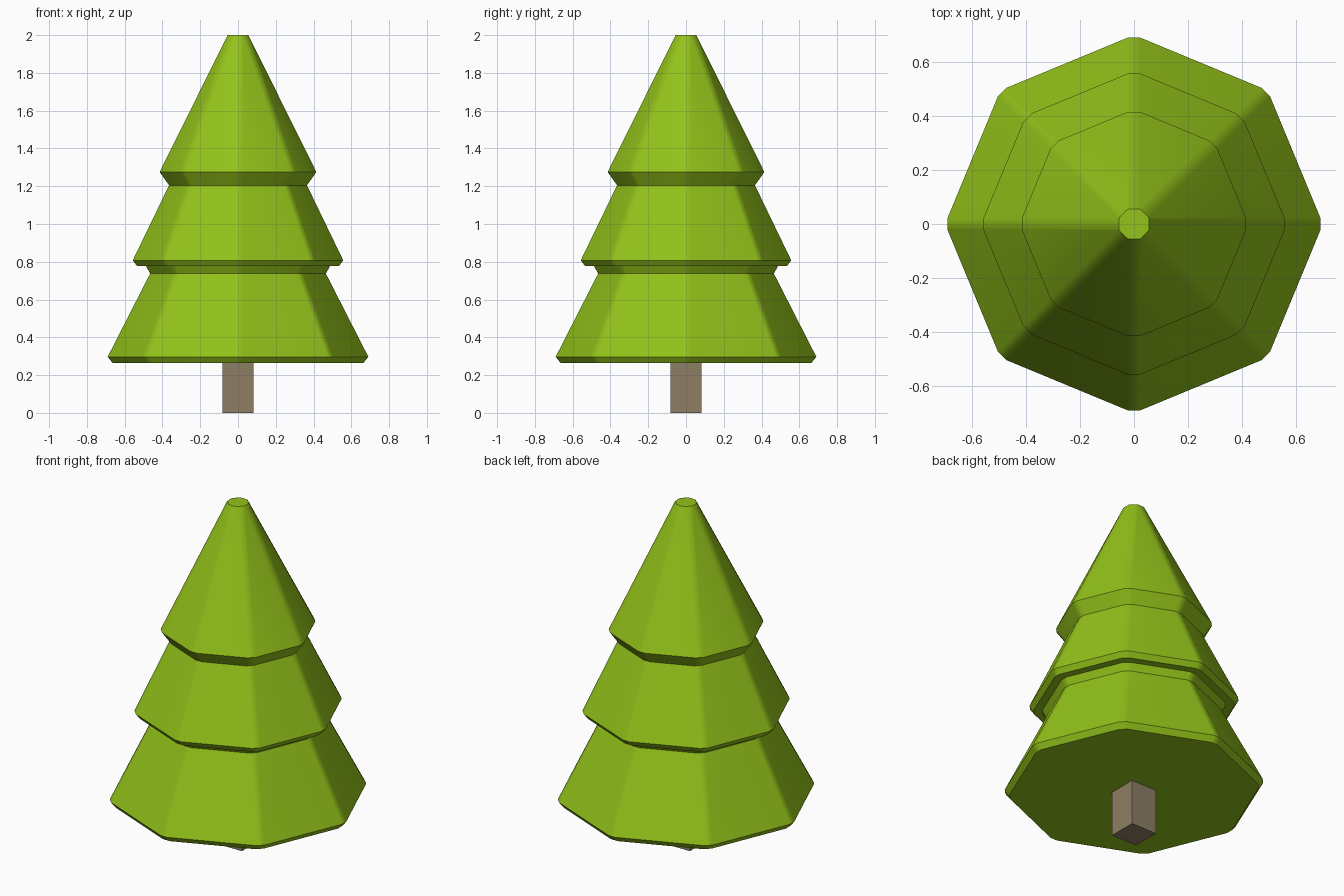
import bpy, bmesh, math

if "Cube" in bpy.data.objects:
    bpy.data.objects.remove(bpy.data.objects["Cube"])


def finish(name, bm, colour):
    bmesh.ops.recalc_face_normals(bm, faces=bm.faces)
    mesh = bpy.data.meshes.new(name)
    bm.to_mesh(mesh)
    bm.free()
    obj = bpy.data.objects.new(name, mesh)
    bpy.context.collection.objects.link(obj)
    mat = bpy.data.materials.new(name + "_colour")
    mat.diffuse_color = (*colour, 1)
    mat.use_nodes = True
    mat.node_tree.nodes["Principled BSDF"].inputs["Base Color"].default_value = mat.diffuse_color
    mesh.materials.append(mat)
    return obj


def octagon_ring(bm, r, z, half=0.022):
    """Octagon whose eight corners are cut by a small constant-width bevel."""
    ring = []
    for k in range(8):
        a = k * math.pi / 4
        for s in (-half, half):
            ring.append(bm.verts.new((r * math.cos(a) - s * math.sin(a),
                                      r * math.sin(a) + s * math.cos(a), z)))
    return ring


# Foliage: three stacked tiers as one profile (radius, height)
profile = [(0.665, 0.265), (0.69, 0.297),
           (0.465, 0.738), (0.488, 0.778), (0.535, 0.778), (0.557, 0.808),
           (0.365, 1.205), (0.415, 1.275),
           (0.055, 2.0)]
bm = bmesh.new()
rings = [octagon_ring(bm, r, z) for r, z in profile]
for low, high in zip(rings, rings[1:]):
    for i in range(16):
        j = (i + 1) % 16
        bm.faces.new((low[i], low[j], high[j], high[i]))
bm.faces.new(rings[0][::-1])
bm.faces.new(rings[-1])
foliage = finish("foliage", bm, (0.29, 0.54, 0.01))

# Soft bevelled corners between flat facets, sharp tier edges
bpy.context.view_layer.objects.active = foliage
foliage.select_set(True)
bpy.ops.object.shade_smooth_by_angle(angle=math.radians(30))
weighted = foliage.modifiers.new("weighted_normals", 'WEIGHTED_NORMAL')
weighted.keep_sharp = True

# Trunk: square post, tucked slightly into the foliage
bm = bmesh.new()
bmesh.ops.create_cube(bm, size=1)
bmesh.ops.scale(bm, vec=(0.166, 0.166, 0.28), verts=bm.verts)
bmesh.ops.translate(bm, vec=(0, 0, 0.14), verts=bm.verts)
finish("trunk", bm, (0.27, 0.21, 0.13))
